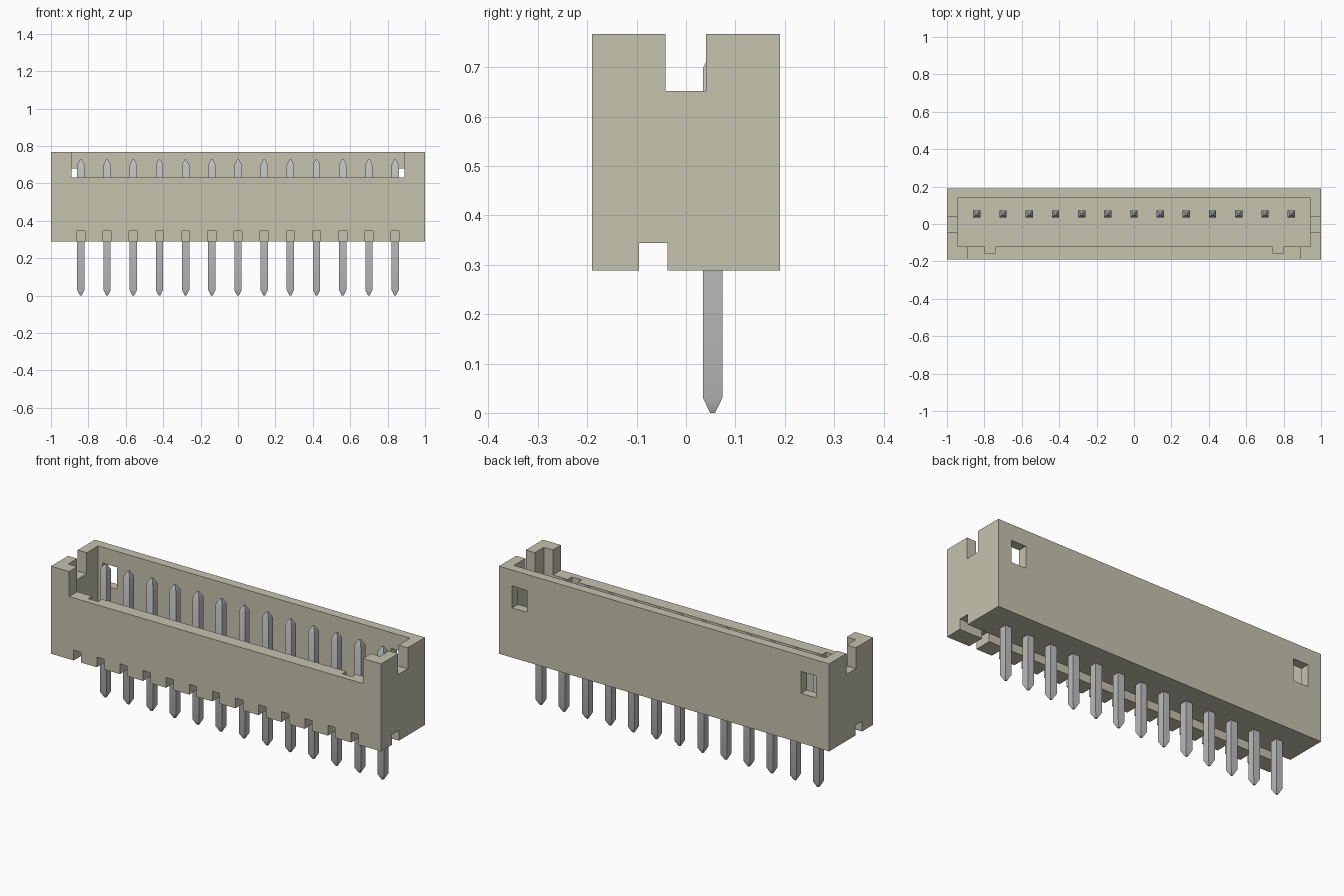
import bpy, bmesh, math

cube = bpy.data.objects.get("Cube")
if cube:
    bpy.data.objects.remove(cube, do_unlink=True)


def material(name, color):
    m = bpy.data.materials.new(name)
    m.use_nodes = True
    m.diffuse_color = color
    m.node_tree.nodes["Principled BSDF"].inputs["Base Color"].default_value = color
    return m


beige = material("beige plastic", (0.56, 0.55, 0.43, 1))
metal = material("grey metal", (0.52, 0.52, 0.52, 1))


def new_object(name, bm, mat):
    bmesh.ops.recalc_face_normals(bm, faces=bm.faces[:])
    mesh = bpy.data.meshes.new(name)
    bm.to_mesh(mesh)
    bm.free()
    mesh.materials.append(mat)
    ob = bpy.data.objects.new(name, mesh)
    bpy.context.collection.objects.link(ob)
    return ob


def prism(name, outline, z0, z1, mat=beige):
    """Extrude an xy outline from z0 to z1."""
    bm = bmesh.new()
    face = bm.faces.new([bm.verts.new((x, y, z0)) for x, y in outline])
    top = bmesh.ops.extrude_face_region(bm, geom=[face])["geom"]
    bmesh.ops.translate(bm, vec=(0, 0, z1 - z0),
                        verts=[v for v in top if isinstance(v, bmesh.types.BMVert)])
    return new_object(name, bm, mat)


def box(name, x0, x1, y0, y1, z0, z1):
    return prism(name, [(x0, y0), (x1, y0), (x1, y1), (x0, y1)], z0, z1)


def cut(target, cutter):
    cutter.hide_render = True
    mod = target.modifiers.new("cut", 'BOOLEAN')
    mod.operation = 'DIFFERENCE'
    mod.solver = 'EXACT'
    mod.object = cutter
    bpy.context.view_layer.objects.active = target
    bpy.ops.object.modifier_apply(modifier=mod.name)
    bpy.data.objects.remove(cutter, do_unlink=True)


BOTTOM, TOP, FLOOR = 0.288, 0.767, 0.41
PINS = [(i - 6) * 0.14 for i in range(13)]

# Housing block
housing = box("housing", -1, 1, -0.19, 0.19, BOTTOM, TOP)

# Open cavity with two key grooves in the front wall
half = [(0.74, -0.12), (0.74, -0.155), (0.80, -0.155), (0.80, -0.12),
        (0.945, -0.12), (0.945, 0.14)]
cavity = half + [(-x, y) for x, y in reversed(half)]
cut(housing, prism("cavity_cutter", cavity, FLOOR, TOP + 0.1))

# Wide gap in the front wall, and slots in both end walls
cut(housing, box("front_gap_cutter", -0.89, 0.89, -0.3, -0.11, 0.63, TOP + 0.1))
cut(housing, box("end_slot_cutter", -1.1, 1.1, -0.042, 0.041, 0.652, TOP + 0.1))

# Latch windows in the back wall
for s in (-1, 1):
    x0, x1 = sorted((s * 0.83, s * 0.92))
    cut(housing, box("window_cutter", x0, x1, 0.12, 0.3, 0.56, 0.68))

# Comb-shaped channel under the base: a long groove with a notch at each pin
comb = [(1.1, -0.037), (-1.1, -0.037), (-1.1, -0.095)]
for x in PINS:
    comb += [(x - 0.022, -0.095), (x - 0.022, -0.3), (x + 0.022, -0.3), (x + 0.022, -0.095)]
comb.append((1.1, -0.095))
cut(housing, prism("channel_cutter", comb, BOTTOM - 0.1, 0.344))


# Square pins with tapered ends
def pin(name, x):
    bm = bmesh.new()
    rings = []
    for z, r in ((0, 0.005), (0.03, 0.0195), (0.698, 0.0195), (0.728, 0.005)):
        rings.append([bm.verts.new((x + r * a, 0.054 + r * b, z))
                      for a, b in ((-1, -1), (1, -1), (1, 1), (-1, 1))])
    for lo, hi in zip(rings, rings[1:]):
        for i in range(4):
            j = (i + 1) % 4
            bm.faces.new((lo[i], lo[j], hi[j], hi[i]))
    bm.faces.new(rings[0])
    bm.faces.new(rings[-1])
    return new_object(name, bm, metal)


for i, x in enumerate(PINS):
    ob = pin(f"pin_{i + 1}", x)
    bpy.ops.object.select_all(action='DESELECT')
    ob.select_set(True)
    bpy.context.view_layer.objects.active = ob
    bpy.ops.object.shade_smooth_by_angle(angle=math.radians(30))
